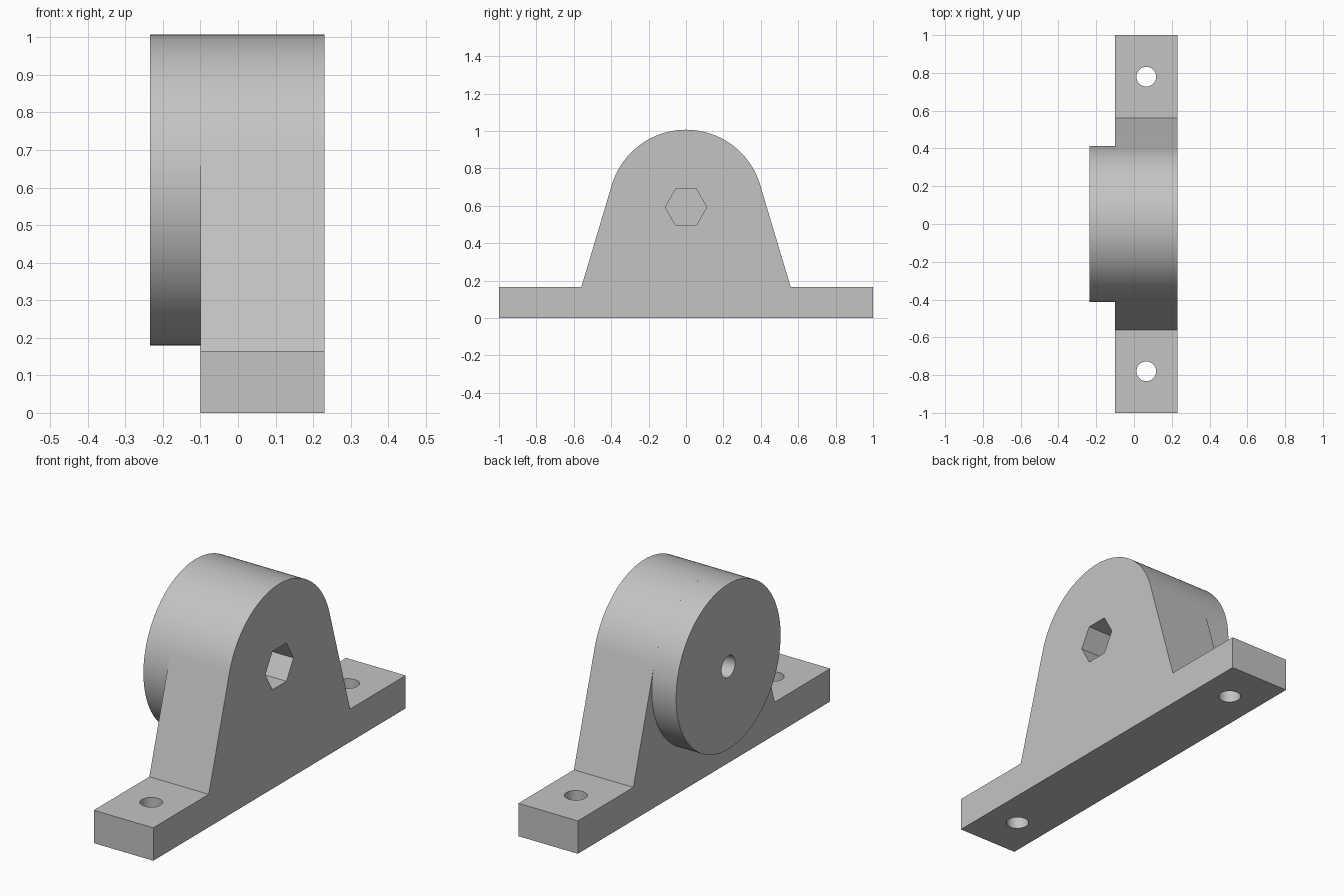
import bpy, bmesh, math
from mathutils import Matrix

if "Cube" in bpy.data.objects:
    bpy.data.objects.remove(bpy.data.objects["Cube"])

AXLE_Z, RADIUS = 0.593, 0.414           # axle height, rounded head radius
X_BACK, X_SEAM, X_FACE = -0.235, -0.10, 0.23
BASE_H, FOOT_Y = 0.165, 0.56

grey = bpy.data.materials.new("plain_grey")
grey.use_nodes = True
grey.diffuse_color = (0.55, 0.55, 0.55, 1)
grey.node_tree.nodes["Principled BSDF"].inputs["Base Color"].default_value = (0.55, 0.55, 0.55, 1)


def make_object(name, bm):
    bmesh.ops.recalc_face_normals(bm, faces=bm.faces)
    mesh = bpy.data.meshes.new(name)
    bm.to_mesh(mesh)
    bm.free()
    obj = bpy.data.objects.new(name, mesh)
    mesh.materials.append(grey)
    bpy.context.collection.objects.link(obj)
    return obj


def extrude_profile(name, points, x0, x1):
    """Extrude a (y, z) outline along x."""
    bm = bmesh.new()
    face = bm.faces.new([bm.verts.new((x0, y, z)) for y, z in points])
    out = bmesh.ops.extrude_face_region(bm, geom=[face])
    moved = [v for v in out["geom"] if isinstance(v, bmesh.types.BMVert)]
    bmesh.ops.translate(bm, verts=moved, vec=(x1 - x0, 0, 0))
    return make_object(name, bm)


def ring(radius, sides):
    """Outline of a regular polygon around the axle."""
    step = math.tau / sides
    return [(radius * math.cos(i * step), AXLE_Z + radius * math.sin(i * step))
            for i in range(sides)]


def upright_cylinder(name, x, y, radius):
    bm = bmesh.new()
    bmesh.ops.create_cone(bm, cap_ends=True, segments=48, radius1=radius, radius2=radius,
                          depth=1, matrix=Matrix.Translation((x, y, 0)))
    return make_object(name, bm)


def cut(target, cutter):
    mod = target.modifiers.new("cut", "BOOLEAN")
    mod.operation, mod.solver, mod.object = "DIFFERENCE", "EXACT", cutter
    bpy.context.view_layer.objects.active = target
    bpy.ops.object.modifier_apply(modifier=mod.name)


# Bracket: flat base, sloping cheeks tangent to the round head
dz = BASE_H - AXLE_Z
tangent = math.atan2(dz, FOOT_Y) + math.acos(RADIUS / math.hypot(FOOT_Y, dz))
steps = 72
arc = [(RADIUS * math.cos(a), AXLE_Z + RADIUS * math.sin(a))
       for a in (tangent + (math.pi - 2 * tangent) * i / steps for i in range(steps + 1))]
outline = [(-1, 0), (1, 0), (1, BASE_H), (FOOT_Y, BASE_H)] + arc + [(-FOOT_Y, BASE_H), (-1, BASE_H)]
bracket = extrude_profile("bracket", outline, X_SEAM, X_FACE)

# Round boss on the back of the bracket
boss = extrude_profile("round_boss", ring(RADIUS, 128), X_BACK, X_SEAM)

# Hexagonal pocket, blind axle hole and two mounting holes
pocket = extrude_profile("pocket_cutter", ring(0.111, 6), 0.06, X_FACE + 0.1)
axle = extrude_profile("axle_cutter", ring(0.054, 48), X_BACK - 0.1, 0.045)
mounts = [upright_cylinder("mount_cutter", 0.065, side * 0.78, 0.052) for side in (-1, 1)]
for cutter in [pocket, axle] + mounts:
    cut(bracket, cutter)
cut(boss, axle)
for cutter in [pocket, axle] + mounts:
    bpy.data.objects.remove(cutter)

# Smooth the curves, keep the edges sharp
for obj in (bracket, boss):
    bpy.ops.object.select_all(action="DESELECT")
    obj.select_set(True)
    bpy.context.view_layer.objects.active = obj
    # below the angle between the cheeks and the base
    bpy.ops.object.shade_smooth_by_angle(angle=math.radians(30))
